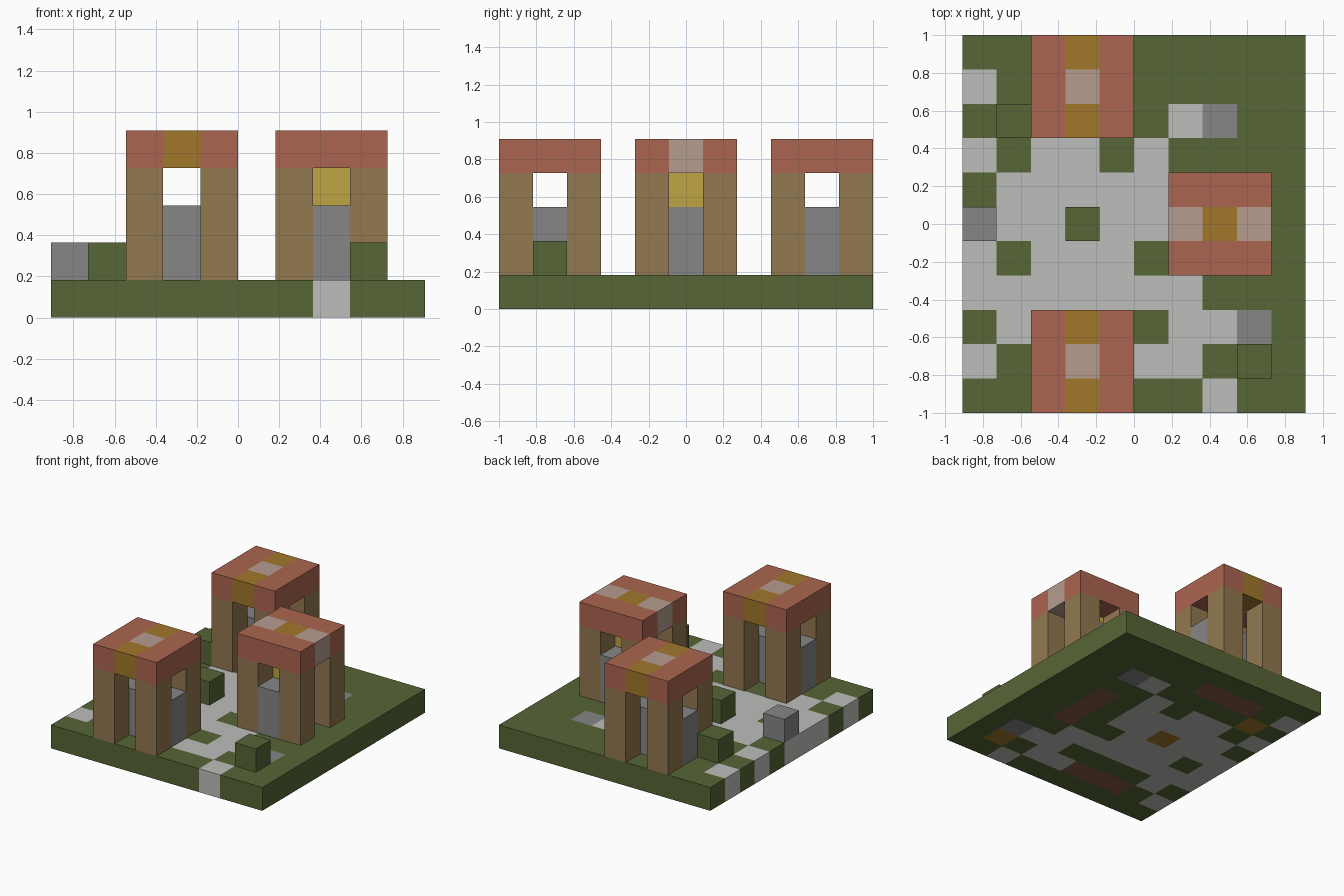
import bpy, bmesh
from mathutils import Vector

cube = bpy.data.objects.get("Cube")
if cube:
    bpy.data.objects.remove(cube)

U = 2 / 11                                # edge of one block
ORIGIN = Vector((-5 * U, -1, 0))


def make_material(name, rgb):
    lin = [((c / 255 + 0.055) / 1.055) ** 2.4 for c in rgb] + [1]
    m = bpy.data.materials.new(name)
    m.use_nodes = True
    m.diffuse_color = lin
    m.node_tree.nodes["Principled BSDF"].inputs["Base Color"].default_value = lin
    return m


MATS = {
    "g": make_material("grass green", (86, 102, 54)),
    "p": make_material("pale path", (190, 191, 187)),
    "s": make_material("stone grey", (134, 134, 134)),
    "w": make_material("wood brown", (146, 120, 80)),
    "r": make_material("roof terracotta", (171, 101, 80)),
    "k": make_material("roof pink", (182, 156, 143)),
    "o": make_material("ochre", (161, 119, 42)),
    "y": make_material("lamp yellow", (191, 163, 66)),
    "d": make_material("dark brick", (135, 90, 75)),
}


def blocks(name, cells):
    """Object from unit blocks {(i, j, k): colour key}, outer faces only."""
    keys = sorted(set(cells.values()))
    bm = bmesh.new()
    for cell, key in cells.items():
        c = Vector(cell)
        for axis in range(3):
            for side in (0, 1):
                step = Vector((0, 0, 0))
                step[axis] = 2 * side - 1
                if tuple(int(v) for v in c + step) in cells:
                    continue
                a, b = Vector((0, 0, 0)), Vector((0, 0, 0))
                a[(axis + 1) % 3] = 1
                b[(axis + 2) % 3] = 1
                start = c.copy()
                start[axis] += side
                quad = [start, start + a, start + a + b, start + b]
                if not side:
                    quad.reverse()
                face = bm.faces.new([bm.verts.new(ORIGIN + p * U) for p in quad])
                face.material_index = keys.index(key)
    bmesh.ops.remove_doubles(bm, verts=bm.verts, dist=0.001)
    mesh = bpy.data.meshes.new(name)
    bm.to_mesh(mesh)
    bm.free()
    for key in keys:
        mesh.materials.append(MATS[key])
    obj = bpy.data.objects.new(name, mesh)
    bpy.context.collection.objects.link(obj)


# Ground slab: one letter per block, back row first
GROUND = """
gggggggggg
pgdddggggg
goggggpsgg
pgppgpgggg
gpppppgdgg
pppoppgdgg
pgpppggdgg
pppppppggg
gpggggppsg
pgdddppgog
gggggggpgg
""".split()
blocks("ground", {(i, j, 0): key for j, row in enumerate(reversed(GROUND))
                  for i, key in enumerate(row)})


def pavilion(name, ci, cj, along_x, ridge):
    """Four posts, a stone counter through the middle and a striped roof."""
    span = (-1, 0, 1)
    blocks(name + "_posts", {(ci + a, cj + b, k): "w"
                             for a in (-1, 1) for b in (-1, 1) for k in (1, 2, 3)})
    blocks(name + "_counter", {(ci + t * along_x, cj + t * (not along_x), k): "s"
                               for t in span for k in (1, 2)})
    # the roof stripe runs across the counter
    roof = {}
    for t in span:
        for u in span:
            a, b = (u, t) if along_x else (t, u)
            roof[ci + a, cj + b, 4] = ridge[t + 1] if u == 0 else "r"
    blocks(name + "_roof", roof)


pavilion("front_pavilion", 3, 1, True, "oko")
pavilion("back_pavilion", 3, 9, True, "oko")
pavilion("left_pavilion", 7, 5, False, "kok")
blocks("lamp", {(7, 5, 3): "y"})

# Loose blocks standing on the ground
for name, i, j, key in (("front_bush", 8, 1, "g"), ("middle_bush", 3, 5, "g"),
                        ("back_bush", 1, 8, "g"), ("stone_block", 0, 5, "s")):
    blocks(name, {(i, j, 1): key})
